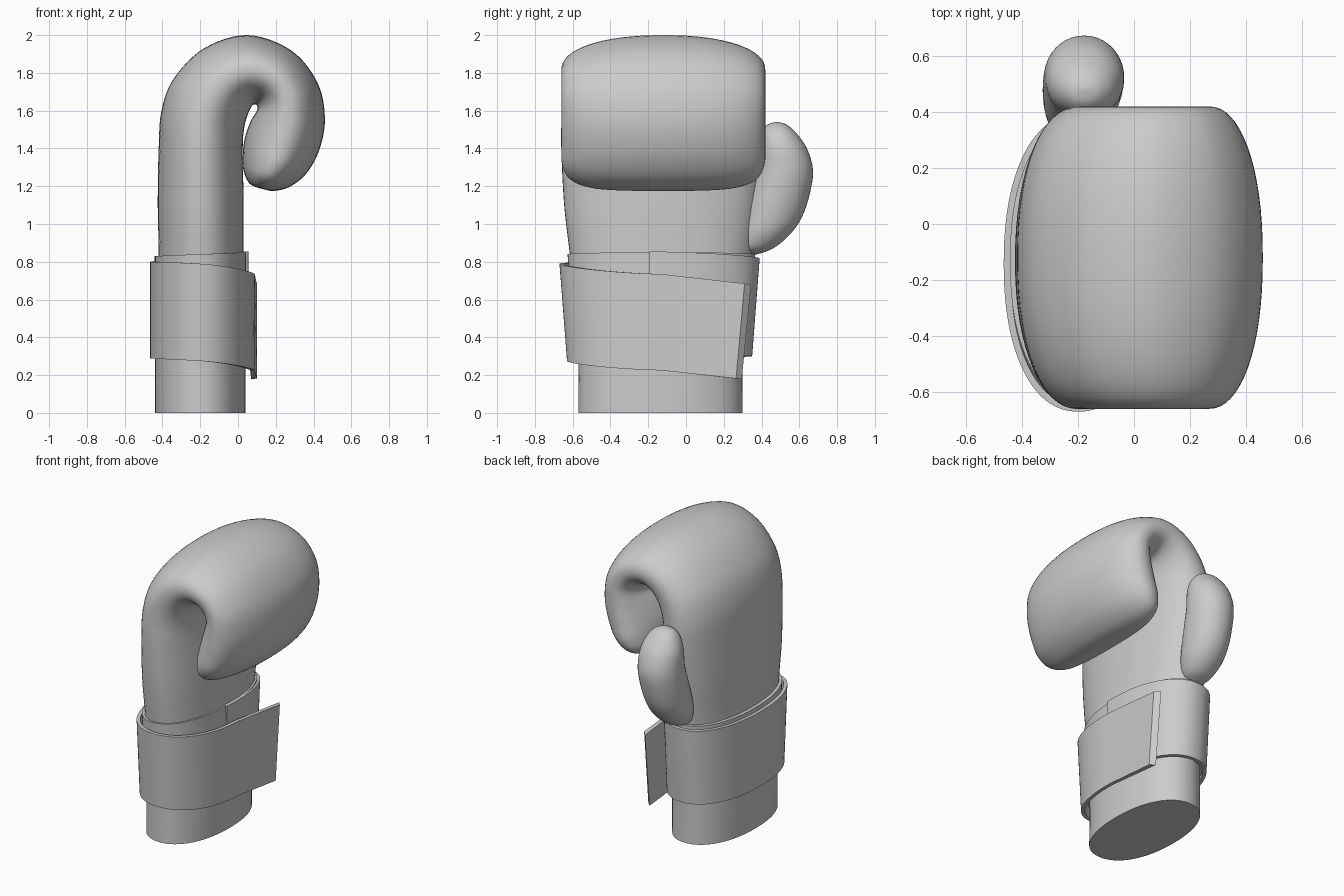
import bpy, bmesh
from math import sin, cos, pi, copysign

if "Cube" in bpy.data.objects:
    bpy.data.objects.remove(bpy.data.objects["Cube"])


def make_object(name, bm, angle=0.7):
    bmesh.ops.recalc_face_normals(bm, faces=bm.faces)
    me = bpy.data.meshes.new(name)
    bm.to_mesh(me)
    bm.free()
    ob = bpy.data.objects.new(name, me)
    bpy.context.collection.objects.link(ob)
    bpy.ops.object.select_all(action='DESELECT')
    ob.select_set(True)
    bpy.context.view_layer.objects.active = ob
    bpy.ops.object.shade_smooth_by_angle(angle=angle)
    return ob


def spline(rows, steps):
    """Catmull-Rom interpolation through rows of numbers."""
    out = []
    for i in range(len(rows) - 1):
        a, b, c, d = (rows[min(max(i + k, 0), len(rows) - 1)] for k in (-1, 0, 1, 2))
        for s in range(steps):
            t = s / steps
            out.append([0.5 * (2*q + (r - p)*t + (2*p - 5*q + 4*r - w)*t*t
                               + (3*q - p - 3*r + w)*t**3)
                        for p, q, r, w in zip(a, b, c, d)])
    return out + [list(rows[-1])]


def power(v, n):
    return copysign(abs(v) ** (2 / n), v)


def bridge(bm, rings, closed=False):
    for r0, r1 in zip(rings, rings[1:] + rings[:1] if closed else rings[1:]):
        for i in range(len(r0)):
            j = (i + 1) % len(r0)
            bm.faces.new((r0[i], r0[j], r1[j], r1[i]))
    if not closed:
        bm.faces.new(rings[0])
        bm.faces.new(rings[-1])


def loft(name, rows, n=2.2, swap=False, count=64, steps=6):
    """Rows: outer (a, z), inner (a, z), side extents lo, hi."""
    bm = bmesh.new()
    rings = []
    for a1, z1, a2, z2, lo, hi in spline(rows, steps):
        ring = []
        for i in range(count):
            t = 2 * pi * i / count
            c, s = power(cos(t), n), power(sin(t), n)
            a = (a1 + a2) / 2 + (a1 - a2) / 2 * c
            z = (z1 + z2) / 2 + (z1 - z2) / 2 * c
            b = (lo + hi) / 2 + (hi - lo) / 2 * s
            ring.append(bm.verts.new((b, a, z) if swap else (a, b, z)))
        rings.append(ring)
    bridge(bm, rings)
    return make_object(name, bm)


# Wrist, hand and curled fist as one folded padded slab
loft("hand_body", [
    (-.44, 0, .04, 0, -.57, .30), (-.44, .3, .04, .3, -.57, .30),
    (-.43, .6, .035, .6, -.585, .32), (-.42, .84, .03, .84, -.615, .35),
    (-.425, 1.1, .03, 1.1, -.645, .385), (-.42, 1.4, .025, 1.38, -.66, .415),
    (-.405, 1.6, .03, 1.49, -.66, .42), (-.34, 1.77, .045, 1.56, -.66, .42),
    (-.18, 1.93, .065, 1.61, -.66, .42), (.05, 2.0, .08, 1.63, -.66, .42),
    (.28, 1.92, .10, 1.63, -.66, .42), (.42, 1.75, .10, 1.60, -.66, .42),
    (.46, 1.56, .065, 1.54, -.66, .42), (.43, 1.39, .035, 1.45, -.66, .42),
    (.36, 1.265, .025, 1.36, -.655, .415), (.27, 1.195, .03, 1.28, -.61, .37),
    (.19, 1.175, .06, 1.215, -.50, .26), (.15, 1.18, .11, 1.19, -.35, .11)])

# Thumb
loft("thumb", [
    (.36, .835, .32, .835, -.23, -.19), (.46, .87, .28, .87, -.28, -.12),
    (.555, .95, .28, .95, -.315, -.075), (.62, 1.05, .30, 1.05, -.325, -.055),
    (.66, 1.18, .34, 1.18, -.325, -.04), (.672, 1.29, .37, 1.29, -.32, -.035),
    (.64, 1.4, .38, 1.4, -.31, -.04), (.585, 1.48, .395, 1.48, -.28, -.07),
    (.535, 1.525, .43, 1.525, -.24, -.115), (.49, 1.54, .475, 1.54, -.19, -.165)],
    n=2.05, swap=True, count=40)

CX, CY = -.2, -.13


def oval(t, a, b, n=2.2):
    return CX + a * power(cos(t), n), CY + b * power(sin(t), n)


# Inner cuff ring beneath the strap
bm = bmesh.new()
rings = []
for i in range(96):
    t = 2 * pi * i / 96
    top = .84 + .01 * cos(t)
    rings.append([bm.verts.new((*oval(t, .243 + da, b), z)) for da, b, z in
                  ((0, .497, top), (0, .46, .32), (-.03, .43, .32), (-.03, .467, top))])
bridge(bm, rings, closed=True)
make_object("inner_cuff", bm, 0.5)

# Wrap strap: spirals once round the wrist, then a flat flap
# rows: top z, bottom z, x radius, top y radius, bottom y radius per quarter turn
quarters = spline([(.855, .31, .255, .52, .48), (.82, .30, .26, .52, .48),
                   (.80, .29, .265, .53, .49), (.79, .275, .275, .54, .50),
                   (.735, .225, .288, .54, .50)], 24)
bm = bmesh.new()
rings = []
thick = .024
for i, (top, bot, a, bt, bb) in enumerate(quarters):
    t = -.1 + (2 * pi + .1) * i / (len(quarters) - 1)
    rings.append([bm.verts.new(p) for p in (
        (*oval(t, a, bt), top), (*oval(t, a, bb), bot),
        (*oval(t, a - thick, bb - thick), bot), (*oval(t, a - thick, bt - thick), top))])
x = CX + .288
rings.append([bm.verts.new(p) for p in (
    (x + .012, .31, .685), (x + .012, .265, .182),
    (x - .018, .295, .178), (x - .018, .345, .68))])
bridge(bm, rings)
make_object("wrap_strap", bm, 0.5)
